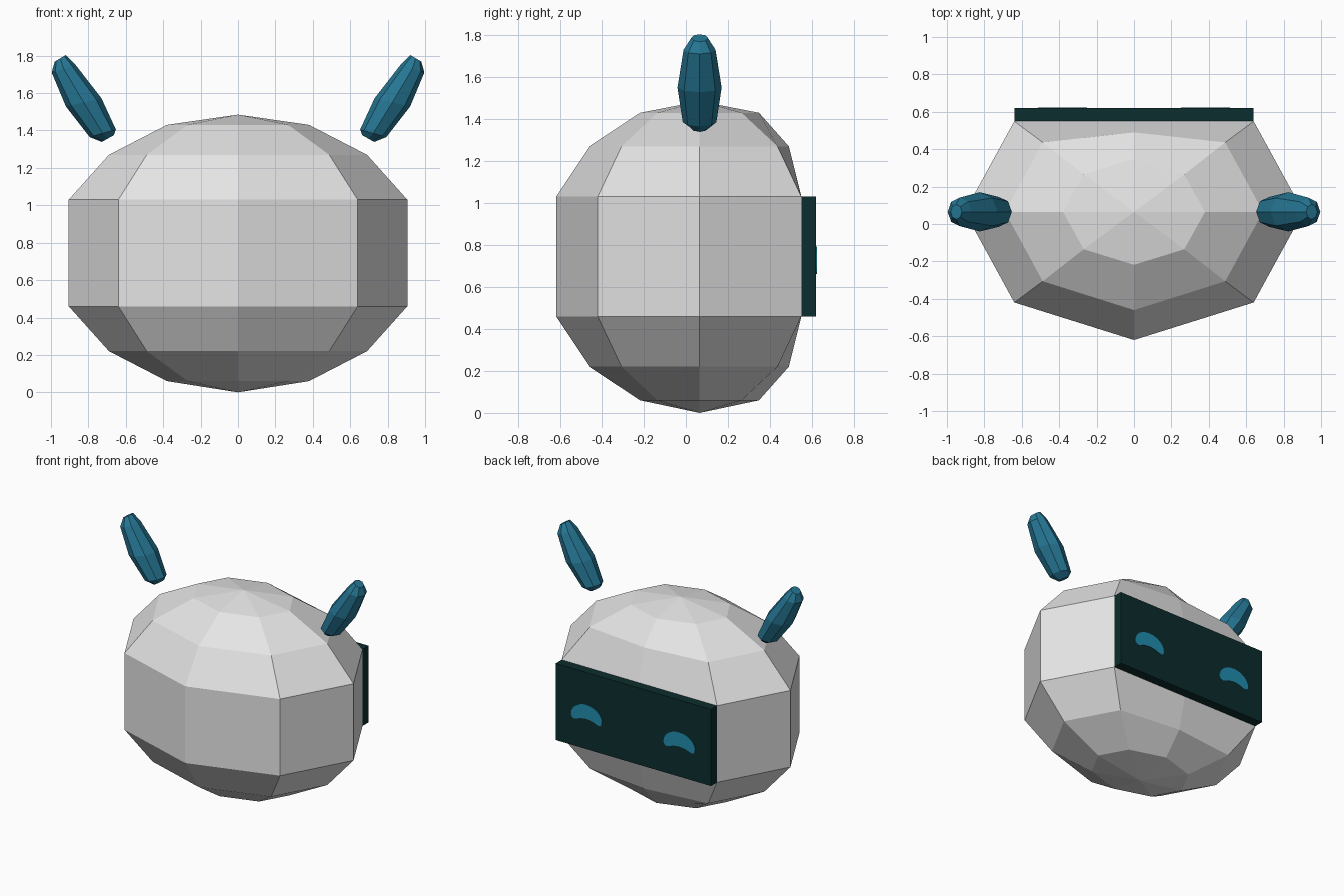
import bpy, bmesh, math
from mathutils import Vector

if "Cube" in bpy.data.objects:
    bpy.data.objects.remove(bpy.data.objects["Cube"])


def material(name, rgb):
    m = bpy.data.materials.new(name)
    m.diffuse_color = (*rgb, 1)
    m.use_nodes = True
    m.node_tree.nodes["Principled BSDF"].inputs["Base Color"].default_value = m.diffuse_color
    return m


shell_white = material("shell white", (0.78, 0.78, 0.78))
ear_teal = material("ear teal", (0.019, 0.185, 0.30))
visor_dark = material("visor dark", (0.0037, 0.026, 0.026))
eye_blue = material("eye blue", (0.015, 0.27, 0.43))


def finish(name, bm, mat):
    bmesh.ops.recalc_face_normals(bm, faces=bm.faces)
    me = bpy.data.meshes.new(name)
    bm.to_mesh(me)
    bm.free()
    me.materials.append(mat)
    ob = bpy.data.objects.new(name, me)
    bpy.context.collection.objects.link(ob)
    return ob


def bridge(bm, rings):
    """Join successive closed rings of vertices with quads."""
    for a, b in zip(rings, rings[1:]):
        n = len(a)
        for i in range(n):
            j = (i + 1) % n
            bm.faces.new((a[i], a[j], b[j], b[i]))


# Head shell: eight-sided rings with the middle back vertex pulled flat
CY = 0.065
half = [(0.0, 0.0, 0.06, 0.38, 0.283, 0.283),
        (0.0, 0.0, 0.22, 0.69, 0.525, 0.425),
        (0.0, 0.0, 0.46, 0.905, 0.685, 0.485)]
levels = [h[2:] for h in half]
levels += [(1.485 - z + 0.005, rx, ry, back) for z, rx, ry, back in reversed(levels)]
bm = bmesh.new()
rings = []
for z, rx, ry, back in levels:
    ring = []
    for i in range(8):
        t = i * math.pi / 4
        y = min(ry * math.sin(t), back)
        ring.append(bm.verts.new((rx * math.cos(t), CY + y, z)))
    rings.append(ring)
bridge(bm, rings)
for z, ring in ((0.0, rings[0]), (1.485, rings[-1])):
    pole = bm.verts.new((0, CY, z))
    for i in range(8):
        bm.faces.new((ring[i], ring[(i + 1) % 8], pole))
finish("head_shell", bm, shell_white)

# Face visor: flat slab on the back
bm = bmesh.new()
bmesh.ops.create_cube(bm, size=1)
for v in bm.verts:
    v.co = Vector((v.co.x * 1.28, 0.585 + v.co.y * 0.07, 0.745 + v.co.z * 0.57))
finish("face_visor", bm, visor_dark)

# Eyes: thin arched plates on the visor
outline = [(0.13 * math.cos(k * math.pi / 12), -0.035 + 0.1 * math.sin(k * math.pi / 12))
           for k in range(13)]
outline += [(-0.122, -0.058), (-0.1, -0.065), (-0.05, -0.047), (0, -0.04),
            (0.05, -0.047), (0.1, -0.065), (0.122, -0.058)]
for side, label in ((1, "right"), (-1, "left")):
    bm = bmesh.new()
    bridge_rings = [[bm.verts.new((side * 0.382 + x, y, 0.727 + z)) for x, z in outline]
                    for y in (0.618, 0.624)]
    bridge(bm, bridge_rings)
    for r in bridge_rings:
        bm.faces.new(r)
    finish("eye_" + label, bm, eye_blue)

# Ears: floating slanted pods, (centre x, centre z, half width x, tilt z, half width y)
pod = [(0.696, 1.357, 0.032, -0.018, 0.040),
       (0.723, 1.385, 0.070, -0.020, 0.080),
       (0.825, 1.550, 0.095, -0.022, 0.105),
       (0.932, 1.730, 0.064, -0.020, 0.076),
       (0.950, 1.786, 0.030, -0.018, 0.040)]
for side, label in ((1, "right"), (-1, "left")):
    bm = bmesh.new()
    rings = []
    for cx, cz, hx, hz, hy in pod:
        ring = []
        for i in range(8):
            c, s = math.cos(i * math.pi / 4), math.sin(i * math.pi / 4)
            ring.append(bm.verts.new((side * (cx + hx * c), CY + hy * s, cz + hz * c)))
        rings.append(ring)
    bridge(bm, rings)
    bm.faces.new(rings[0])
    bm.faces.new(rings[-1])
    finish("ear_" + label, bm, ear_teal)
